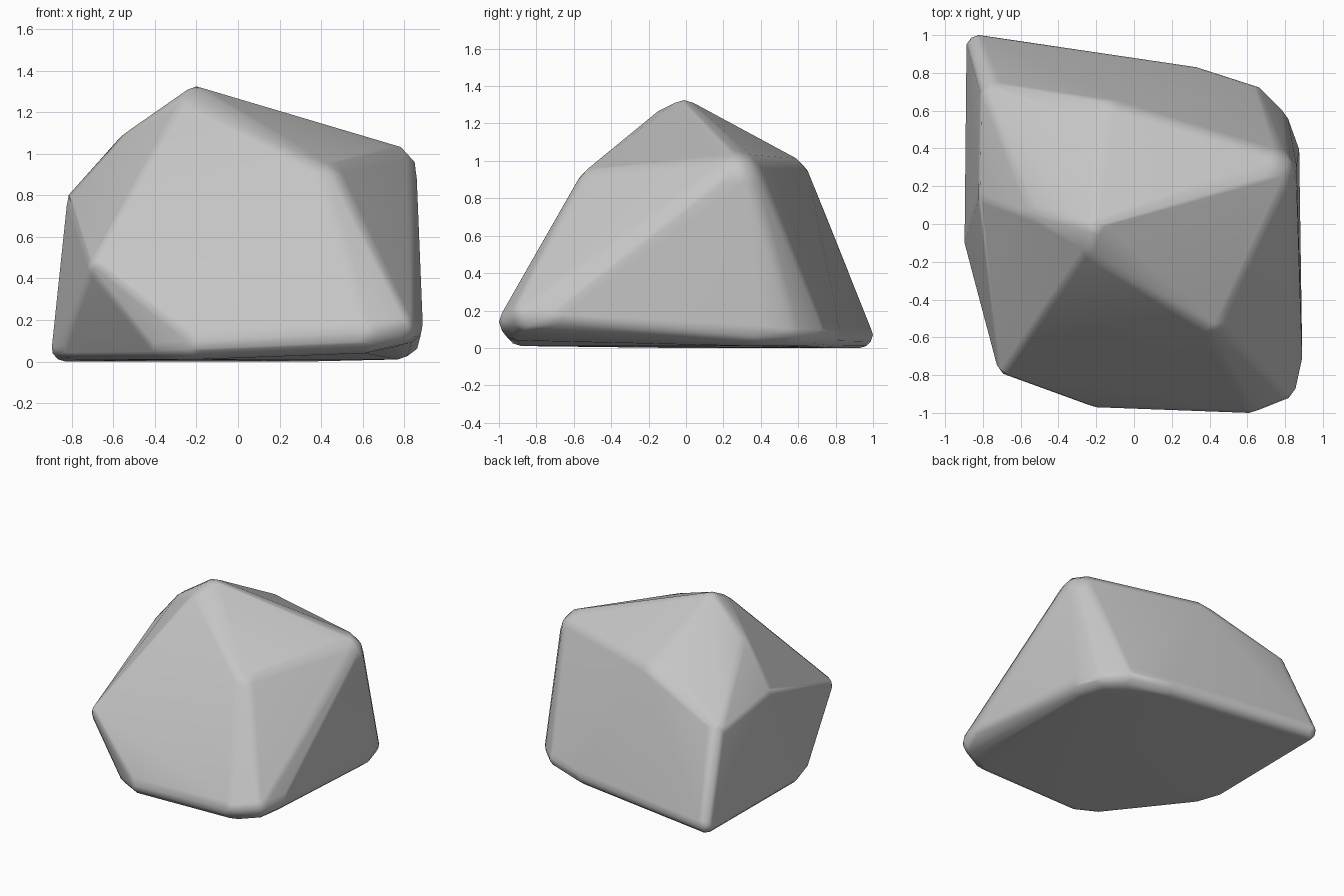
import bpy
import bmesh
from mathutils import Vector

cube = bpy.data.objects.get("Cube")
if cube:
    bpy.data.objects.remove(cube, do_unlink=True)

# Rounded corners of the boulder: centre and rounding radius
corners = {
    "peak": (-0.2, -0.01, 1.225, 0.1),
    "front_peak": (-0.23, -0.1, 1.18, 0.1),
    "left_shoulder": (-0.48, 0.07, 1.03, 0.1),
    "right_crest": (0.69, 0.25, 0.88, 0.18),
    "front_crest": (0.4, -0.45, 0.83, 0.15),
    "back_crest": (-0.13, 0.5, 0.86, 0.18),
    "left_crest": (-0.73, 0.16, 0.75, 0.1),
    "left_back_crest": (-0.73, 0.67, 0.67, 0.09),
    "left_front_overhang": (-0.64, -0.72, 0.45, 0.09),
    "left_foot": (-0.83, -0.08, 0.07, 0.07),
    "left_front_foot": (-0.78, -0.27, 0.08, 0.07),
    "back_left_foot": (-0.82, 0.93, 0.07, 0.07),
    "front_left_foot": (-0.2, -0.88, 0.1, 0.09),
    "front_left_bulge": (-0.36, -0.8, 0.09, 0.08),
    "front_right_foot": (0.61, -0.9, 0.14, 0.1),
    "front_right_corner": (0.76, -0.84, 0.17, 0.1),
    "right_front_foot": (0.79, -0.68, 0.18, 0.105),
    "right_back_foot": (0.77, 0.36, 0.12, 0.11),
    "back_right_corner": (0.73, 0.53, 0.1, 0.09),
    "back_right_foot": (0.61, 0.65, 0.1, 0.09),
    "back_middle_foot": (0.33, 0.75, 0.08, 0.08),
}


def ball_points():
    """Unit directions used to round every corner."""
    ball = bmesh.new()
    bmesh.ops.create_icosphere(ball, subdivisions=2, radius=1)
    points = [vert.co.copy() for vert in ball.verts]
    ball.free()
    return points


# Stone body: a hull wrapped around the rounded corners
directions = ball_points()
bm = bmesh.new()
for x, y, z, radius in corners.values():
    centre = Vector((x, y, z))
    for direction in directions:
        bm.verts.new(centre + direction * radius)
bmesh.ops.convex_hull(bm, input=bm.verts[:])
loose = [vert for vert in bm.verts if not vert.link_faces]
bmesh.ops.delete(bm, geom=loose, context="VERTS")

# Rest the stone on the ground
lowest = min(vert.co.z for vert in bm.verts)
bmesh.ops.translate(bm, verts=bm.verts[:], vec=(0, 0, -lowest))
bmesh.ops.recalc_face_normals(bm, faces=bm.faces[:])
for face in bm.faces:
    face.smooth = True

mesh = bpy.data.meshes.new("boulder")
bm.to_mesh(mesh)
bm.free()
boulder = bpy.data.objects.new("boulder", mesh)
bpy.context.collection.objects.link(boulder)

# Broad facets stay flat while the worn edges blend softly
weighted = boulder.modifiers.new("soft_edges", "WEIGHTED_NORMAL")
weighted.mode = "FACE_AREA"

# Grey stone
stone = bpy.data.materials.new("grey_stone")
stone.use_nodes = True
colour = (0.56, 0.56, 0.56, 1)
stone.diffuse_color = colour
shader = next(n for n in stone.node_tree.nodes if n.type == "BSDF_PRINCIPLED")
shader.inputs["Base Color"].default_value = colour
mesh.materials.append(stone)
